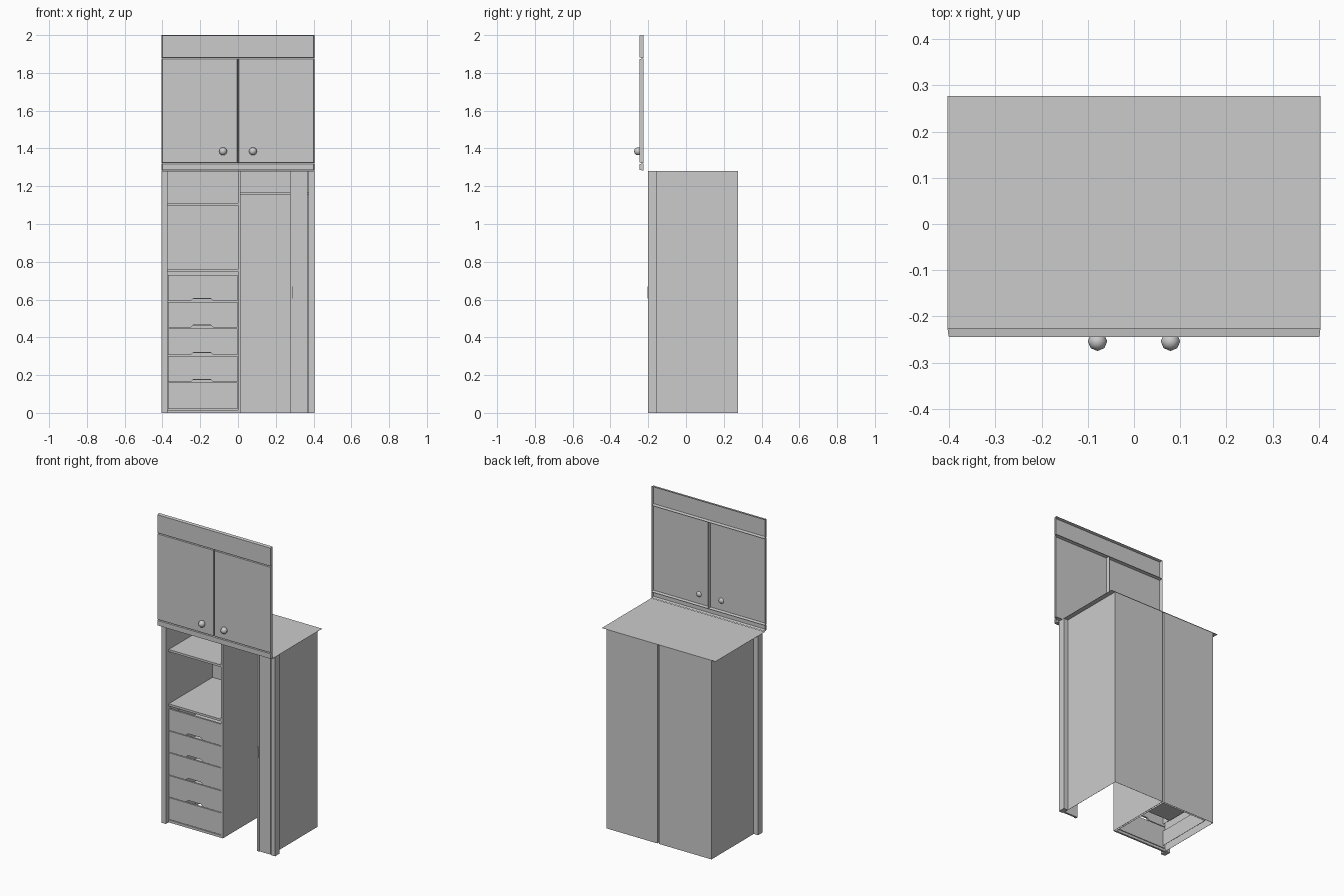
import bpy, bmesh
from mathutils import Vector

cube = bpy.data.objects.get("Cube")
if cube:
    bpy.data.objects.remove(cube, do_unlink=True)

grey = bpy.data.materials.new("warm_grey")
grey.use_nodes = True
colour = (0.6, 0.6, 0.6, 1)
grey.diffuse_color = colour
grey.node_tree.nodes["Principled BSDF"].inputs["Base Color"].default_value = colour


def finish(name, bm):
    mesh = bpy.data.meshes.new(name)
    bm.to_mesh(mesh)
    bm.free()
    mesh.materials.append(grey)
    ob = bpy.data.objects.new(name, mesh)
    bpy.context.collection.objects.link(ob)
    return ob


def box(name, x, y, z, open_back=False, taper=0):
    """Box from axis ranges; the back can be left open and the front edges drawn in."""
    bm = bmesh.new()
    bmesh.ops.create_cube(bm, size=1)
    for v in bm.verts:
        inset = taper if v.co.y < 0 else 0
        for axis, (lo, hi) in enumerate((x, y, z)):
            side = 1 if v.co[axis] > 0 else -1
            v.co[axis] = (hi if side > 0 else lo) - (0 if axis == 1 else side * inset)
    if open_back:
        bm.normal_update()
        back = [f for f in bm.faces if f.normal.y > 0.9]
        bmesh.ops.delete(bm, geom=back, context='FACES')
    return finish(name, bm)


def outline(name, points, y, depth):
    """Front outline in x and z, extruded backwards."""
    bm = bmesh.new()
    face = bm.faces.new([bm.verts.new((px, y, pz)) for px, pz in points])
    out = bmesh.ops.extrude_face_region(bm, geom=[face])
    for v in out["geom"]:
        if isinstance(v, bmesh.types.BMVert):
            v.co += Vector((0, depth, 0))
    bmesh.ops.recalc_face_normals(bm, faces=bm.faces)
    return finish(name, bm)


W, EDGE, H = 0.373, 0.404, 1.281        # wall, outer edge, body height
BACK, STILE_BACK, FRONT = 0.274, -0.155, -0.172
GAP = 0.013                             # width of the central partition
T = 0.001

# Thin side walls set in behind the wider front stiles, open underneath
for name, s in (("left", 1), ("right", -1)):
    box(name + "_side_wall", sorted((s * W, s * (W - T))), (STILE_BACK, BACK), (0, H))
    box(name + "_outer_stile", sorted((s * W, s * EDGE)), (-0.2, STILE_BACK), (0, H))
box("right_back_panel", (-W, 0), (BACK - T, BACK), (0, H))
box("left_back_panel", (GAP, W), (BACK - T, BACK), (0, H))
box("top_plate", (-EDGE, EDGE), (-0.225, 0.277), (H - T, H))

# Central partition, open as a groove at the back
for name, x in (("right", 0), ("left", GAP - T)):
    box("partition_" + name, (x, x + T), (FRONT, BACK), (0, H))
box("partition_front_edge", (0, GAP), (FRONT, FRONT + T), (0, H))

# Shelves and hanging rail
for name, z in (("upper_shelf", 1.097), ("lower_shelf", 0.748)):
    box(name, (-W + T, 0), (FRONT, BACK - T), (z, z + 0.014))
box("hanging_rail", (GAP, W - T), (0.04, 0.055), (1.155, 1.17))

# Drawers with a finger notch in the lower edge
drawers = [(0.02, 0.16), (0.164, 0.302), (0.306, 0.448), (0.452, 0.588), (0.592, 0.73)]
for i, (lo, hi) in enumerate(drawers):
    points = [(-0.37, lo), (-0.37, hi), (-0.002, hi), (-0.002, lo)]
    if i:
        points += [(-0.13, lo), (-0.145, lo + 0.014), (-0.235, lo + 0.014), (-0.25, lo)]
        box(f"drawer_floor_{i}", (-0.355, -0.018), (-0.1, 0.22), (lo + 0.01, lo + 0.012))
    outline(f"drawer_front_{i}", points, FRONT, 0.012)
    walls = (lo + 0.012, hi - 0.03)
    for name, x in (("right", -0.355), ("left", -0.018)):
        box(f"drawer_{name}_side_{i}", (x, x + T), (FRONT + 0.012, 0.22), walls)
    box(f"drawer_back_{i}", (-0.355, -0.018), (0.22, 0.22 + T), walls)
box("plinth_rail", (-W, 0), (FRONT, FRONT + 0.012), (0, 0.016))

# Narrow folded door beside the hanging space
box("folded_door", (0.29, 0.368), (-0.196, -0.184), (0, H))
box("folded_door_edge", (0.275, 0.29), (-0.2, -0.184), (0, H))
box("folded_door_handle", (0.279, 0.291), (-0.205, -0.2), (0.605, 0.67))

# Raised upper front, open behind, with bevelled edges
upper = {
    "header_panel": ((-EDGE, EDGE), (1.878, 2.0)),
    "right_upper_door": ((-EDGE, -0.001), (1.322, 1.877)),
    "left_upper_door": ((0.001, EDGE), (1.322, 1.877)),
    "lower_strip": ((-EDGE, EDGE), (1.283, 1.321)),
}
for name, (x, z) in upper.items():
    box(name, x, (-0.245, -0.225), z, open_back=True, taper=0.003)

# Round knobs
for name, s in (("left", 1), ("right", -1)):
    bm = bmesh.new()
    bmesh.ops.create_uvsphere(bm, u_segments=8, v_segments=6, radius=0.021)
    for v in bm.verts:
        v.co += Vector((s * 0.079, -0.254, 1.385))
    for f in bm.faces:
        f.smooth = True
    finish(name + "_knob", bm)
